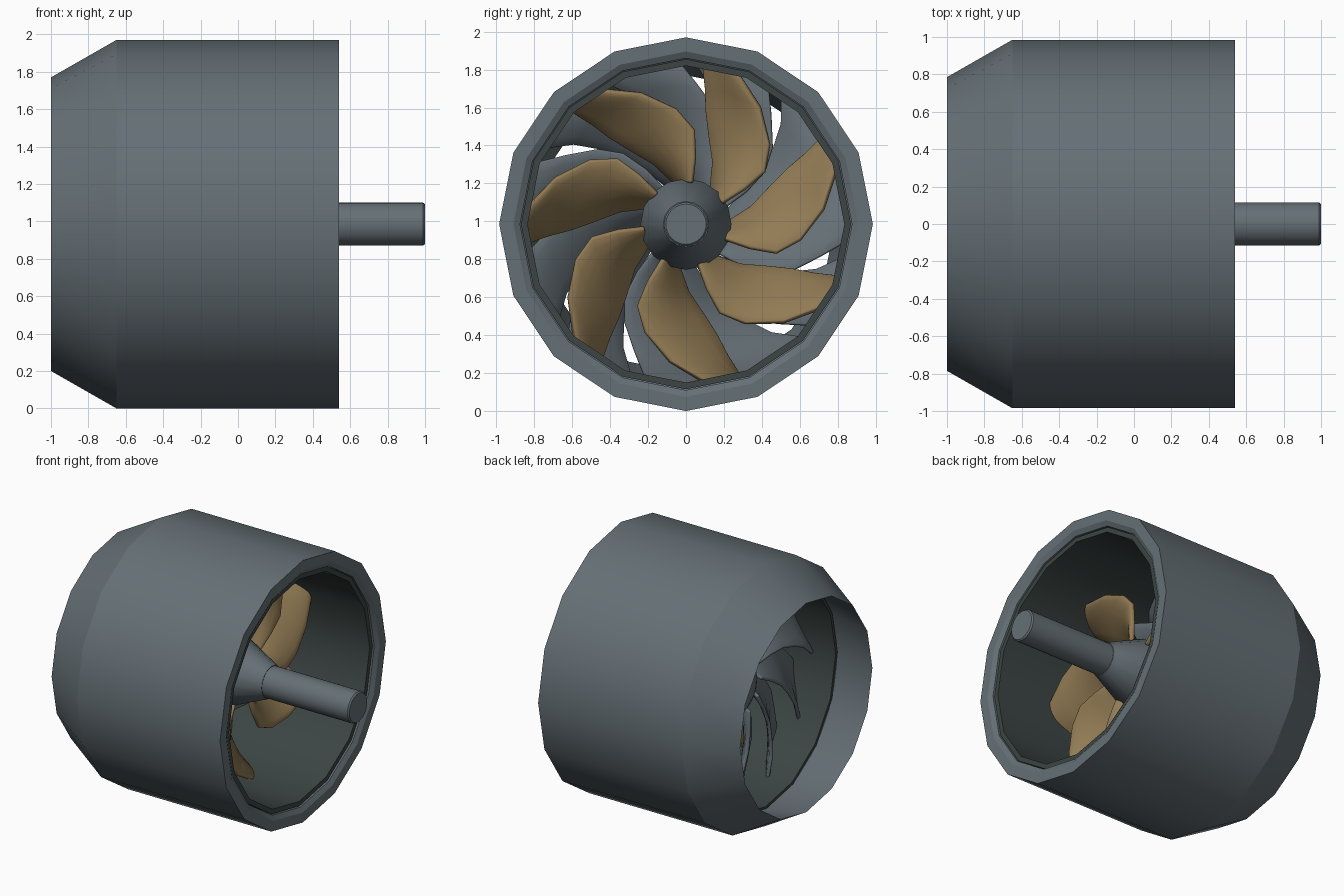
import bpy, bmesh
from math import sin, cos, pi, radians

cube = bpy.data.objects.get("Cube")
if cube:
    bpy.data.objects.remove(cube, do_unlink=True)

AXIS_Z = 0.985


def material(name, rgb):
    m = bpy.data.materials.new(name)
    m.use_nodes = True
    m.diffuse_color = (*rgb, 1)
    m.node_tree.nodes["Principled BSDF"].inputs["Base Color"].default_value = (*rgb, 1)
    return m


steel = material("steel_grey", (0.13, 0.16, 0.18))
lining = material("dark_lining", (0.045, 0.06, 0.057))
bronze = material("bronze", (0.29, 0.20, 0.09))


def finish(bm, name, mat, angle):
    bmesh.ops.remove_doubles(bm, verts=bm.verts, dist=0.0001)
    bmesh.ops.recalc_face_normals(bm, faces=bm.faces)
    mesh = bpy.data.meshes.new(name)
    bm.to_mesh(mesh)
    bm.free()
    mesh.materials.append(mat)
    ob = bpy.data.objects.new(name, mesh)
    ob.location.z = AXIS_Z
    bpy.context.collection.objects.link(ob)
    bpy.ops.object.select_all(action='DESELECT')
    ob.select_set(True)
    bpy.context.view_layer.objects.active = ob
    bpy.ops.object.shade_smooth_by_angle(angle=radians(angle))
    return ob


def lathe(name, profile, mat, sides=16, closed=True, angle=27):
    """Turn (x, radius) points around the x axis."""
    bm = bmesh.new()
    rings = []
    for i in range(sides):
        a = 2 * pi * i / sides
        rings.append([bm.verts.new((x, r * cos(a), r * sin(a))) for x, r in profile])
    count = len(profile)
    for i in range(sides):
        p, q = rings[i], rings[(i + 1) % sides]
        for j in range(count if closed else count - 1):
            k = (j + 1) % count
            bm.faces.new((p[j], p[k], q[k], q[j]))
    return finish(bm, name, mat, angle)


def blade_row(name, mat, count, low, high, centre_x, depth, thick, start=0):
    """Ring of swept, pitched blades; low and high are edge angles per radius."""
    radii = (0.22, 0.36, 0.5, 0.61, 0.73, 0.845)
    cols = 6
    bm = bmesh.new()
    for b in range(count):
        base = start + 360 * b / count
        grid = []
        for r, lo, hi in zip(radii, low, high):
            row = []
            for c in range(cols + 1):
                t = c / cols
                a = radians(base + lo + (hi - lo) * t)
                x = centre_x + depth * (0.5 - t) - 0.2 * depth * (2 * t - 1) ** 2
                row.append(bm.verts.new((x, r * cos(a), r * sin(a))))
            grid.append(row)
        for p, q in zip(grid, grid[1:]):
            for c in range(cols):
                bm.faces.new((p[c], p[c + 1], q[c + 1], q[c]))
    ob = finish(bm, name, mat, 50)
    solid = ob.modifiers.new("thickness", 'SOLIDIFY')
    solid.thickness = thick
    solid.offset = 0
    bevel = ob.modifiers.new("rounded_edges", 'BEVEL')
    bevel.width = thick * 0.3
    bevel.segments = 2
    bevel.limit_method = 'ANGLE'
    bevel.angle_limit = radians(50)
    return ob


# Outer casing with tapered intake, and its inner sleeve
lathe("casing", [(-1, 0.785), (-0.65, 0.985), (0.54, 0.985), (0.54, 0.91),
                 (0.52, 0.875), (-0.64, 0.875), (-0.67, 0.845)], steel)
lathe("inner_sleeve", [(-0.66, 0.87), (0.51, 0.87), (0.51, 0.835), (-0.66, 0.835)], lining)

# Hub with conical end, and drive shaft
lathe("hub", [(-0.52, 0), (-0.51, 0.1), (-0.46, 0.19), (-0.38, 0.24), (0, 0.24),
              (0.28, 0.12), (0.28, 0)], steel, closed=False, angle=35)
lathe("shaft", [(0.2, 0), (0.2, 0.115), (0.99, 0.115), (1, 0.106), (1, 0)],
      steel, sides=32, closed=False)

# Bronze rotor and the steel blade row behind it
blade_row("rotor_blades", bronze, 7, (-22, -21, -18, -8, 6, 20),
          (0, 14, 24, 28, 30, 32), -0.02, 0.24, 0.035)
middle = (-29, -21, -15, -8, 0, 7)
width = (28, 33, 34, 32, 27, 27)
blade_row("stator_blades", steel, 11, [m - w / 2 for m, w in zip(middle, width)],
          [m + w / 2 for m, w in zip(middle, width)], -0.36, 0.16, 0.025)
